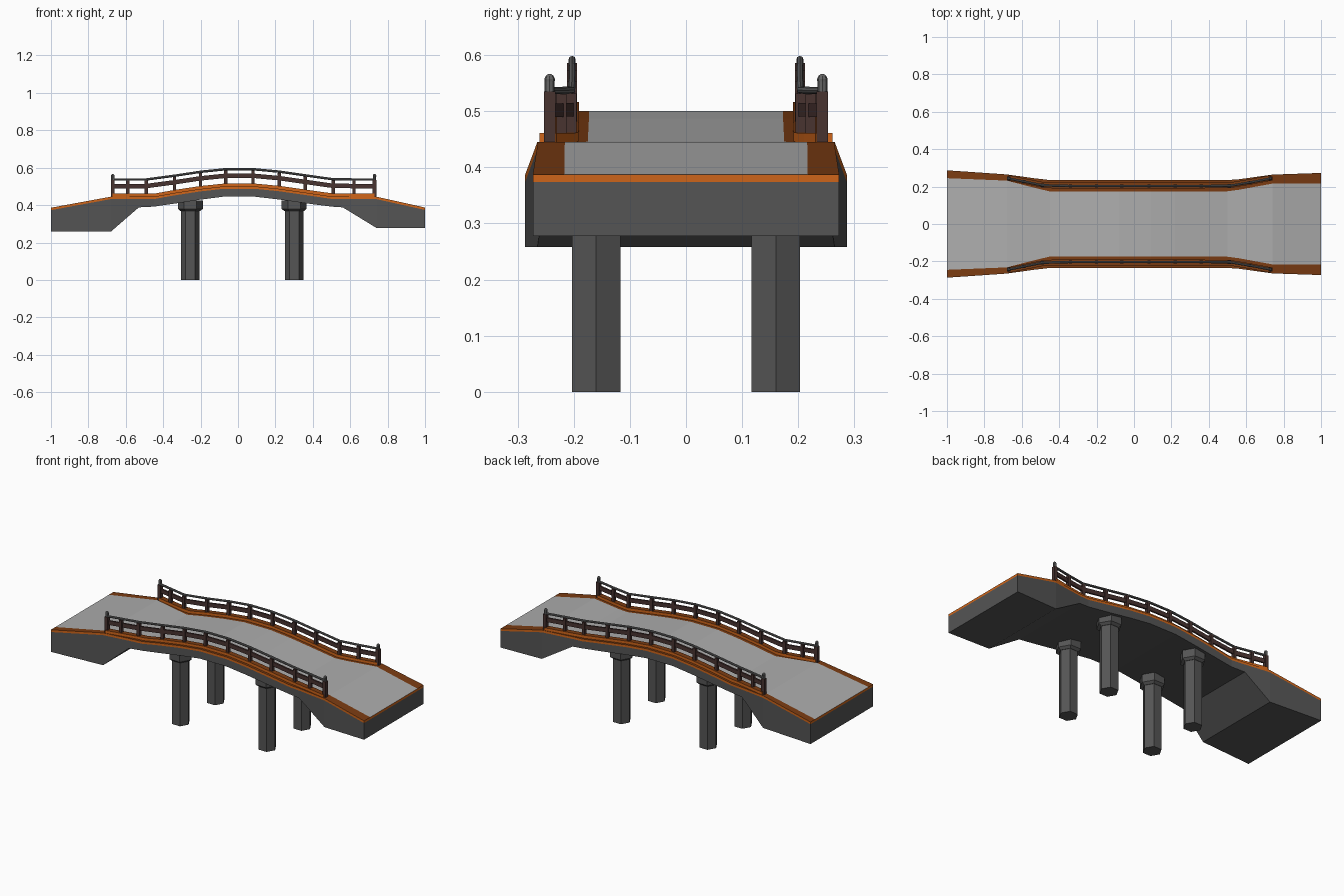
import bpy, bmesh, math

if "Cube" in bpy.data.objects:
    bpy.data.objects.remove(bpy.data.objects["Cube"])


def material(name, rgb):
    m = bpy.data.materials.new(name)
    m.diffuse_color = (*rgb, 1)
    m.use_nodes = True
    m.node_tree.nodes["Principled BSDF"].inputs["Base Color"].default_value = m.diffuse_color
    return m


CONCRETE = material("concrete", (0.09, 0.09, 0.09))
ROAD = material("road", (0.42, 0.42, 0.42))
ORANGE = material("orange_edge", (0.62, 0.13, 0.01))
RUST = material("rust_top", (0.2, 0.045, 0.006))
WOOD = material("brown_wood", (0.065, 0.033, 0.03))
METAL = material("rail_metal", (0.13, 0.13, 0.13))


def loft(name, rings, mats, sides=None, caps=None):
    """Skin rings of points; sides gives a material index per strip, caps are (indices, material)."""
    bm = bmesh.new()
    rows = [[bm.verts.new(p) for p in r] for r in rings]
    n = len(rows[0])
    for a, b in zip(rows, rows[1:]):
        for k in range(n):
            f = bm.faces.new((a[k], a[(k + 1) % n], b[(k + 1) % n], b[k]))
            f.material_index = sides[k] if sides else 0
    for idx, m in caps or [(range(n), 0)]:
        for row in (rows[0], rows[-1]):
            bm.faces.new([row[k] for k in idx]).material_index = m
    bmesh.ops.recalc_face_normals(bm, faces=bm.faces)
    mesh = bpy.data.meshes.new(name)
    bm.to_mesh(mesh)
    bm.free()
    for m in mats:
        mesh.materials.append(m)
    ob = bpy.data.objects.new(name, mesh)
    bpy.context.collection.objects.link(ob)
    return ob


def prism(name, x, y, levels, n, mat, turn=0.0):
    """Upright n-sided solid through (radius, z) levels."""
    ang = [turn + 2 * math.pi * k / n for k in range(n)]
    return loft(name, [[(x + r * math.cos(a), y + r * math.sin(a), z) for a in ang]
                       for r, z in levels], [mat])


def interp(table, x, col):
    for a, b in zip(table, table[1:]):
        if x <= b[0]:
            t = (x - a[0]) / (b[0] - a[0])
            return a[col] + t * (b[col] - a[col])
    return table[-1][col]


# Deck stations: x, top z, underside z, outer half width, road half width
DECK = [(-1, .386, .258, .287, .245), (-.68, .445, .258, .265, .232),
        (-.53, .445, .388, .244, .193), (-.45, .445, .392, .235, .174),
        (-.34, .465, .408, .235, .173), (-.21, .485, .428, .235, .173),
        (-.08, .5, .445, .235, .173), (.09, .5, .445, .235, .173),
        (.22, .487, .43, .235, .173), (.36, .467, .41, .235, .174),
        (.50, .446, .392, .235, .175), (.56, .445, .388, .239, .183),
        (.74, .445, .278, .264, .216), (1, .387, .278, .273, .217)]

rings = []
for x, t, b, o, i in DECK:
    half = [(o, b), (o, t - .013), (o, t), (i, t)]
    rings.append([(x, y, z) for y, z in half] + [(x, -y, z) for y, z in reversed(half)])
loft("bridge_deck", rings, [CONCRETE, ORANGE, RUST, ROAD],
     sides=[0, 1, 2, 3, 2, 1, 0, 0],
     caps=[((0, 1, 6, 7), 0), ((1, 2, 3, 4, 5, 6), 1)])

# Hexagonal columns with tapered caps
for x in (-.255, .30):
    for y in (-.16, .16):
        prism("column", x, y, [(.05, 0), (.05, .38)], 6, CONCRETE)
        prism("column_cap", x, y, [(.052, .368), (.067, .38), (.067, .425)], 6, CONCRETE)

# Railing line: x, distance from centre line
LINE = [(-.67, .243), (-.59, .227), (-.49, .207), (-.44, .203), (-.34, .203), (-.2, .203),
        (-.065, .203), (.08, .203), (.22, .203), (.36, .203), (.51, .204), (.62, .222), (.73, .243)]
POSTS = [p for p in LINE if p[0] != -.44]


def strip(name, side, line, section, mats, sides=None):
    """Sweep a (y, z) section along the railing line, following the deck height."""
    loft(name, [[(x, side * (y + dy), interp(DECK, x, 1) + dz) for dy, dz in section]
                for x, y in line], mats, sides)


tube = [(.0065 * math.cos(k * math.pi / 4), .092 + .0065 * math.sin(k * math.pi / 4))
        for k in range(8)]
for side in (-1, 1):
    # Kerb under the railing
    strip("kerb", side, LINE, [(-.012, -.002), (-.012, .016), (.018, .016), (.018, -.002)],
          [ORANGE, RUST], [0, 1, 0, 0])
    # Wooden middle rail and metal hand rail
    strip("middle_rail", side, POSTS, [(-.005, .045), (-.005, .069), (.005, .069), (.005, .045)], [WOOD])
    strip("hand_rail", side, POSTS, tube, [METAL])
    # Posts, the end ones with a round finial
    for k, (x, y) in enumerate(POSTS):
        z = interp(DECK, x, 1)
        end = k in (0, len(POSTS) - 1)
        r = .0145 if end else .0125
        prism("railing_post", x, side * y, [(r, z), (r, z + (.09 if end else .086))], 4, WOOD, math.pi / 4)
        if end:
            prism("post_finial", x, side * y, [(.009, z + .088), (.009, z + .108), (.0095, z + .112),
                                               (.007, z + .118), (.003, z + .121)], 8, METAL)
